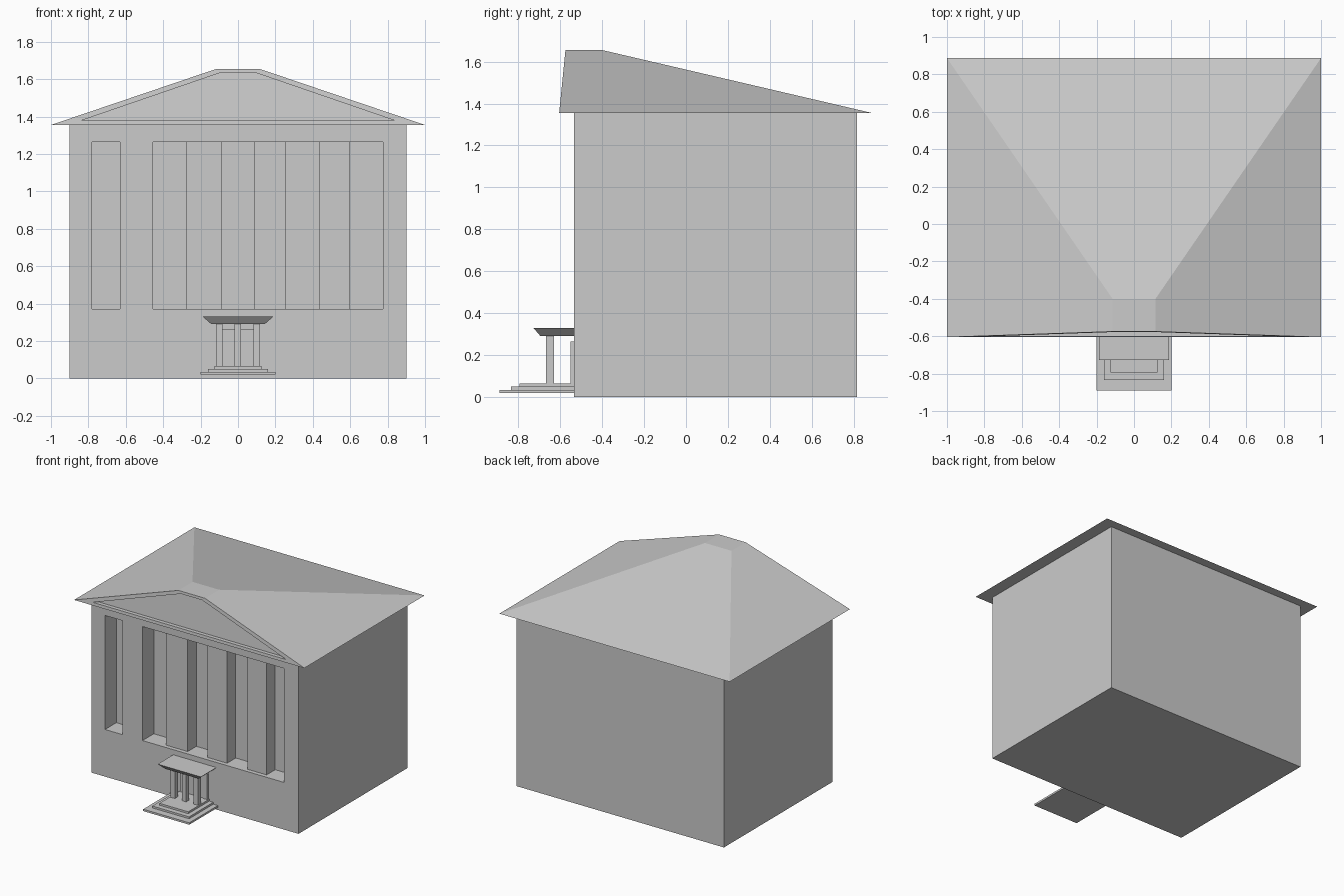
import bpy, bmesh

if "Cube" in bpy.data.objects:
    bpy.data.objects.remove(bpy.data.objects["Cube"])


def mesh_object(name, verts, faces):
    mesh = bpy.data.meshes.new(name)
    mesh.from_pydata(verts, [], faces)
    bm = bmesh.new()
    bm.from_mesh(mesh)
    bmesh.ops.recalc_face_normals(bm, faces=bm.faces)
    bm.to_mesh(mesh)
    bm.free()
    ob = bpy.data.objects.new(name, mesh)
    bpy.context.collection.objects.link(ob)
    return ob


def frustum(name, bottom, top, z0, z1):
    """Block between two rectangles (x0, x1, y0, y1)."""
    verts = [(x, y, z) for (a, b, c, d), z in ((bottom, z0), (top, z1))
             for x, y in ((a, c), (b, c), (b, d), (a, d))]
    sides = [(i, (i + 1) % 4, (i + 1) % 4 + 4, i + 4) for i in range(4)]
    return mesh_object(name, verts, [(3, 2, 1, 0), (4, 5, 6, 7)] + sides)


def box(name, x0, x1, y0, y1, z0, z1):
    return frustum(name, (x0, x1, y0, y1), (x0, x1, y0, y1), z0, z1)


WALL = -0.535      # front wall plane
DEEP = -0.395      # back of the window recesses
SILL, HEAD = 0.37, 1.265

# Main building with two recesses cut in the front
body = box("building_body", -0.9, 0.9, WALL, 0.815, 0, 1.355)
for x0, x1 in ((-0.78, -0.63), (-0.455, 0.775)):
    cutter = box("recess_cutter", x0, x1, WALL - 0.1, DEEP, SILL, HEAD)
    cutter.hide_render = True
    mod = body.modifiers.new("recess", 'BOOLEAN')
    mod.operation = 'DIFFERENCE'
    mod.solver = 'EXACT'
    mod.object = cutter
    bpy.context.view_layer.objects.active = body
    bpy.ops.object.modifier_apply(modifier=mod.name)
    bpy.data.objects.remove(cutter)

# Facade piers standing slightly back in the wide recess
for i, (x0, x1) in enumerate(((-0.275, -0.085), (0.088, 0.257), (0.435, 0.6))):
    box(f"facade_pier_{i + 1}", x0, x1, WALL + 0.033, DEEP, SILL, HEAD)


# Hipped roof with a sunken pediment panel in its leaning front
def front_loop(half_base, half_top, z0, z1, depth=0.0):
    return [(x, -0.605 + 0.1 * (z - 1.355) + depth, z) for x, z in
            ((-half_base, z0), (half_base, z0), (half_top, z1), (-half_top, z1))]


verts = (front_loop(1.0, 0.115, 1.355, 1.655)
         + front_loop(0.84, 0.092, 1.378, 1.635)
         + front_loop(0.84, 0.092, 1.378, 1.635, 0.03)
         + [(-1, 0.887, 1.355), (1, 0.887, 1.355),
            (0.115, -0.4, 1.655), (-0.115, -0.4, 1.655)])
faces = [(k + i, k + (i + 1) % 4, k + (i + 1) % 4 + 4, k + i + 4)
         for k in (0, 4) for i in range(4)]
faces += [(8, 9, 10, 11), (0, 12, 13, 1), (1, 13, 14, 2),
          (2, 14, 15, 3), (3, 15, 12, 0), (12, 15, 14, 13)]
mesh_object("roof", verts, faces)

# Entrance steps
for i, (half, y) in enumerate(((0.2, -0.89), (0.16, -0.835), (0.125, -0.795))):
    box(f"step_{i + 1}", -half, half, y, WALL, 0.02 + 0.015 * i, 0.035 + 0.015 * i)

# Porch columns
for i, x in enumerate((-0.1, -0.002, 0.1)):
    box(f"porch_column_{i + 1}", x - 0.018, x + 0.018, -0.667, -0.63, 0.065, 0.292)

# Door with a surround
box("door", -0.083, 0.083, WALL - 0.008, WALL, 0.065, 0.255)
for i, x in enumerate((-0.1, 0.1)):
    box(f"door_jamb_{i + 1}", x - 0.018, x + 0.018, WALL - 0.015, WALL, 0.065, 0.265)
box("door_lintel", -0.082, 0.082, WALL - 0.015, WALL, 0.255, 0.265)

# Flared porch canopy
frustum("porch_canopy", (-0.145, 0.145, -0.695, WALL),
        (-0.188, 0.188, -0.728, WALL), 0.292, 0.33)
